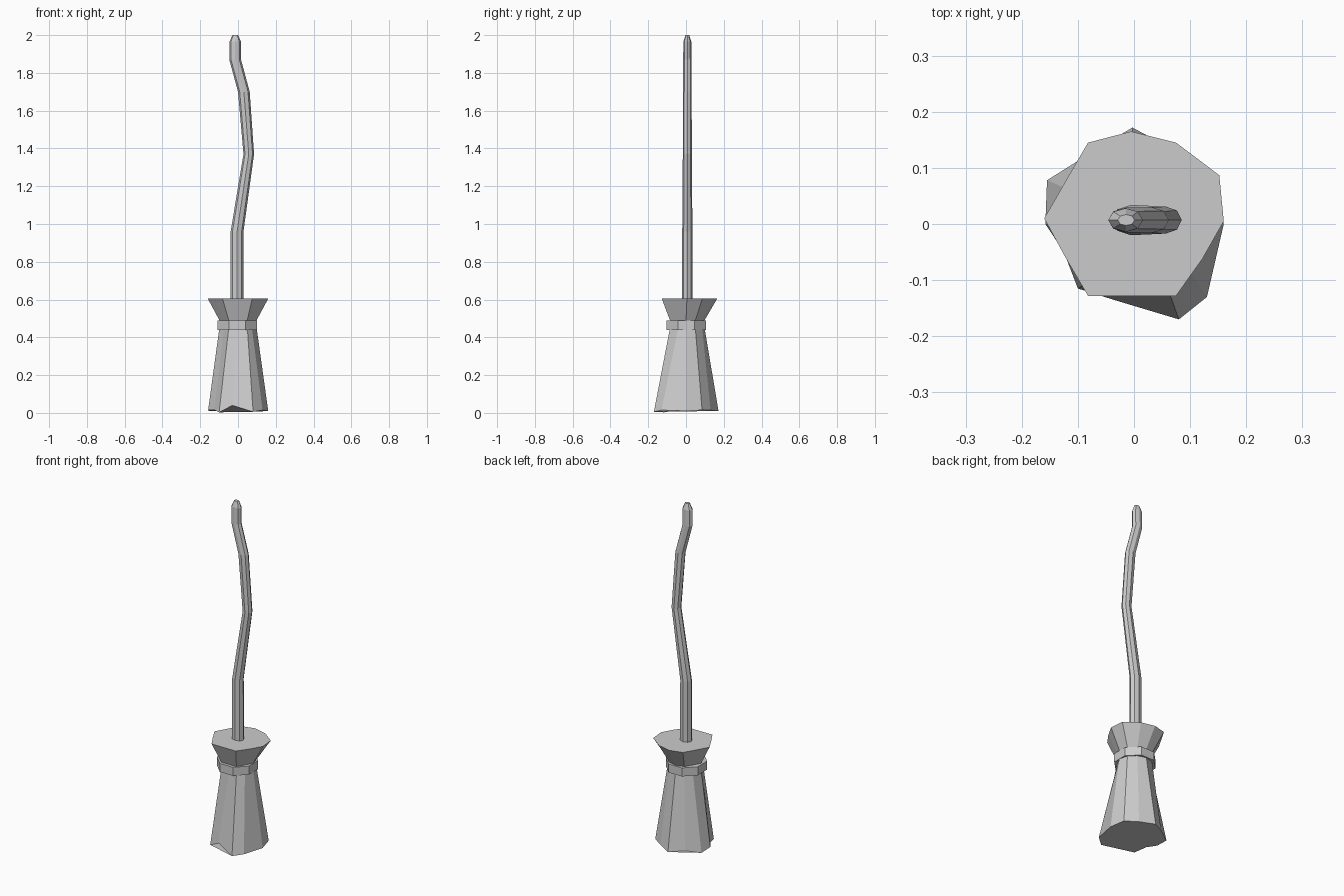
import bpy, bmesh
from math import sin, cos, pi, radians

if "Cube" in bpy.data.objects:
    bpy.data.objects.remove(bpy.data.objects["Cube"])


def loft(name, rings):
    """Skin a closed solid over rings that share a point count."""
    bm = bmesh.new()
    loops = [[bm.verts.new(p) for p in ring] for ring in rings]
    n = len(loops[0])
    for a, b in zip(loops, loops[1:]):
        for i in range(n):
            j = (i + 1) % n
            bm.faces.new((a[i], a[j], b[j], b[i]))
    bm.faces.new(loops[0][::-1])
    bm.faces.new(loops[-1])
    bmesh.ops.recalc_face_normals(bm, faces=bm.faces)
    mesh = bpy.data.meshes.new(name)
    bm.to_mesh(mesh)
    bm.free()
    obj = bpy.data.objects.new(name, mesh)
    bpy.context.collection.objects.link(obj)
    return obj


def ellipse(cx, cy, z, rx, ry, n=8, turn=0.0):
    return [(cx + rx * cos(turn + 2 * pi * i / n),
             cy + ry * sin(turn + 2 * pi * i / n), z) for i in range(n)]


# Bristles: ragged bottom edge, pinched waist, flared top
# (columns run counter-clockwise from +x)
hem = [(.16, 0, .01), (.14, .085, .015), (.075, .13, .015), (-.003, .172, .01),
       (-.08, .125, .02), (-.155, .078, .01), (-.158, 0, .015), (-.125, -.05, .015),
       (-.10, -.115, .003), (-.03, -.137, .04), (.08, -.17, .006), (.13, -.13, .015)]
rim = [(.16, .005), (.152, .087), (.075, .145), (-.005, .165),
       (-.082, .145), (-.121, .078), (-.16, .01), (-.122, -.06),
       (-.082, -.128), (-.003, -.128), (.075, -.128), (.122, -.062)]


def waist(z, r):
    pts = []
    for i in range(12):
        a = radians(30 * i)
        # flat facets on the front and the three sparse corners
        k = cos(radians(30)) if i in (5, 7, 9, 11) else 1.0
        pts.append((r * k * cos(a), r * k * sin(a), z))
    return pts


loft("bristles", [hem, waist(.44, .1), waist(.49, .098),
                  [(x, y, .605) for x, y in rim]])

# Binding band: octagonal with flats facing the axes
loft("binding_band", [ellipse(-.004, .002, z, .1125, .1125, 8, pi / 8)
                      for z in (.44, .49)])

# Crooked handle: (x, z, half width, half depth)
path = [(-.005, .5, .035, .027), (-.005, .96, .034, .027), (.057, 1.37, .028, .024),
        (.031, 1.70, .031, .023), (-.015, 1.87, .031, .022),
        (-.015, 1.965, .031, .021), (-.014, 2.0, .015, .010)]
loft("handle", [ellipse(x, .007, z, rx, ry) for x, z, rx, ry in path])
